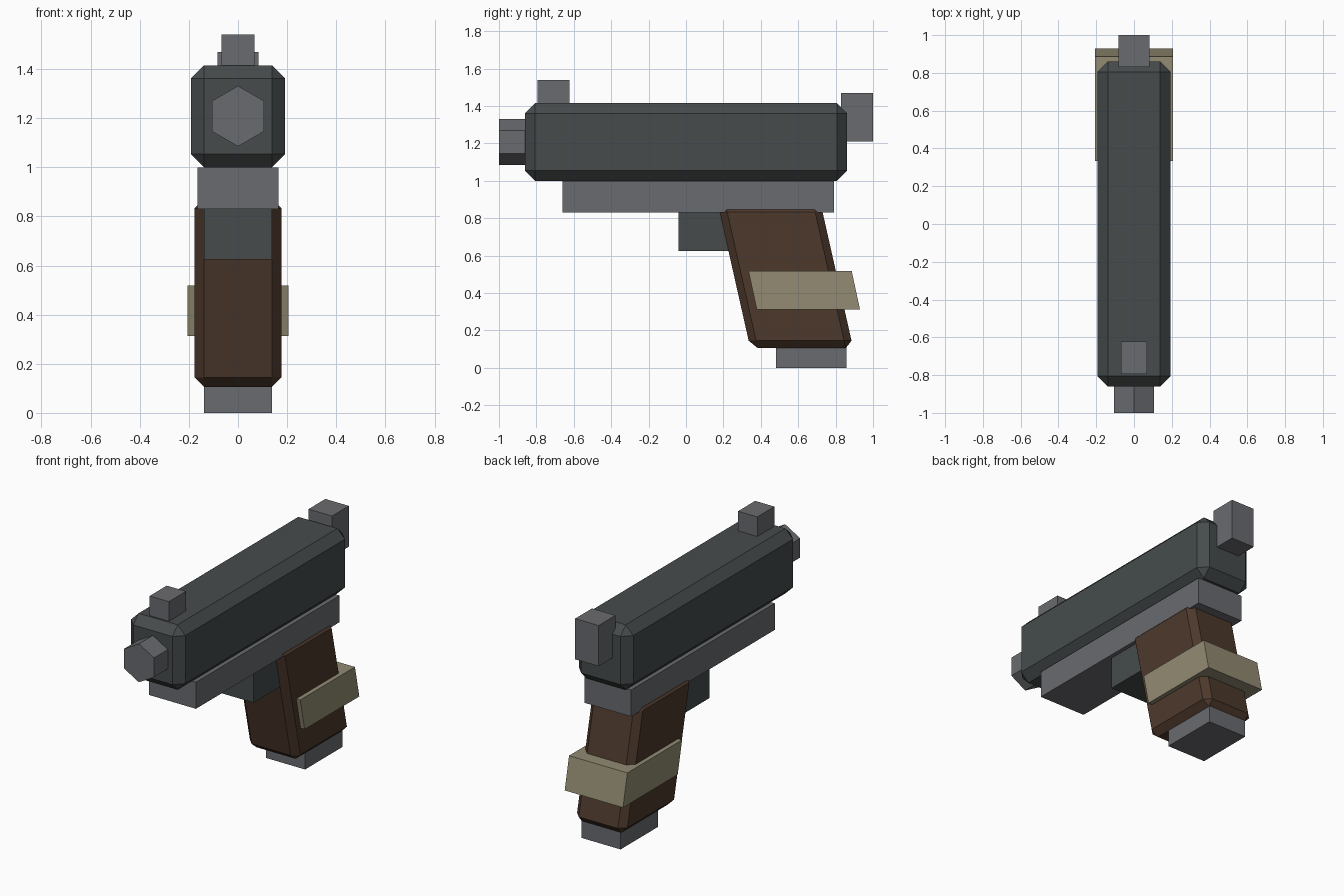
import bpy, bmesh, math

if "Cube" in bpy.data.objects:
    bpy.data.objects.remove(bpy.data.objects["Cube"])


def srgb(r, g, b):
    f = lambda c: c / 12.92 if c <= 0.04045 else ((c + 0.055) / 1.055) ** 2.4
    return (f(r / 255), f(g / 255), f(b / 255), 1)


def material(name, rgb):
    m = bpy.data.materials.new(name)
    m.diffuse_color = srgb(*rgb)
    m.use_nodes = True
    m.node_tree.nodes["Principled BSDF"].inputs["Base Color"].default_value = m.diffuse_color
    return m


SLATE = material("dark slate", (70, 75, 75))
GREY = material("grey metal", (106, 107, 111))
BROWN = material("brown wood", (77, 57, 44))
TAN = material("tan", (146, 139, 114))


def finish(name, bm, mat):
    me = bpy.data.meshes.new(name)
    bm.to_mesh(me)
    bm.free()
    me.materials.append(mat)
    ob = bpy.data.objects.new(name, me)
    bpy.context.collection.objects.link(ob)
    return ob


def block(name, mat, half_x, y, z, chamfer=0, slope=0):
    """Box with optional chamfered edges; y is its range at the bottom, slope leans it along y."""
    bm = bmesh.new()
    bmesh.ops.create_cube(bm, size=1)
    for v in bm.verts:
        v.co.x *= 2 * half_x
        v.co.y = (y[0] + y[1]) / 2 + v.co.y * (y[1] - y[0])
        v.co.z = (z[0] + z[1]) / 2 + v.co.z * (z[1] - z[0])
    if chamfer:
        bmesh.ops.bevel(bm, geom=bm.edges[:], offset=chamfer, segments=1,
                        profile=0.5, affect='EDGES')
    for v in bm.verts:
        v.co.y += slope * (v.co.z - z[0])
    return finish(name, bm, mat)


# Upper body
block("slide", SLATE, 0.192, (-0.86, 0.86), (1.0, 1.415), chamfer=0.054)
block("frame", GREY, 0.165, (-0.66, 0.79), (0.83, 1.0))
block("trigger_block", SLATE, 0.139, (-0.04, 0.30), (0.625, 0.83))

# Hexagonal barrel with a vertex pointing up
bm = bmesh.new()
bmesh.ops.create_cone(bm, cap_ends=True, segments=6, radius1=0.123, radius2=0.123, depth=0.2)
for v in bm.verts:
    x, y, z = v.co
    v.co = (x, z - 0.9, 1.208 + y)
if max(v.co.z for v in bm.verts) < 1.32:  # turn flat-topped hexagon by 30 degrees
    a = math.pi / 6
    for v in bm.verts:
        x, z = v.co.x, v.co.z - 1.208
        v.co.x = x * math.cos(a) - z * math.sin(a)
        v.co.z = 1.208 + x * math.sin(a) + z * math.cos(a)
bmesh.ops.recalc_face_normals(bm, faces=bm.faces[:])
finish("barrel", bm, GREY)

# Sights
block("front_sight", GREY, 0.068, (-0.795, -0.622), (1.38, 1.54))
block("rear_sight", GREY, 0.083, (0.83, 1.0), (1.21, 1.47))

# Leaning grip, its band and the magazine base
block("grip", BROWN, 0.178, (0.344, 0.894), (0.105, 0.873), chamfer=0.04, slope=-0.225)
block("grip_band", TAN, 0.206, (0.378, 0.93), (0.313, 0.518), slope=-0.215)
block("magazine_base", GREY, 0.138, (0.48, 0.857), (0.0, 0.16))
